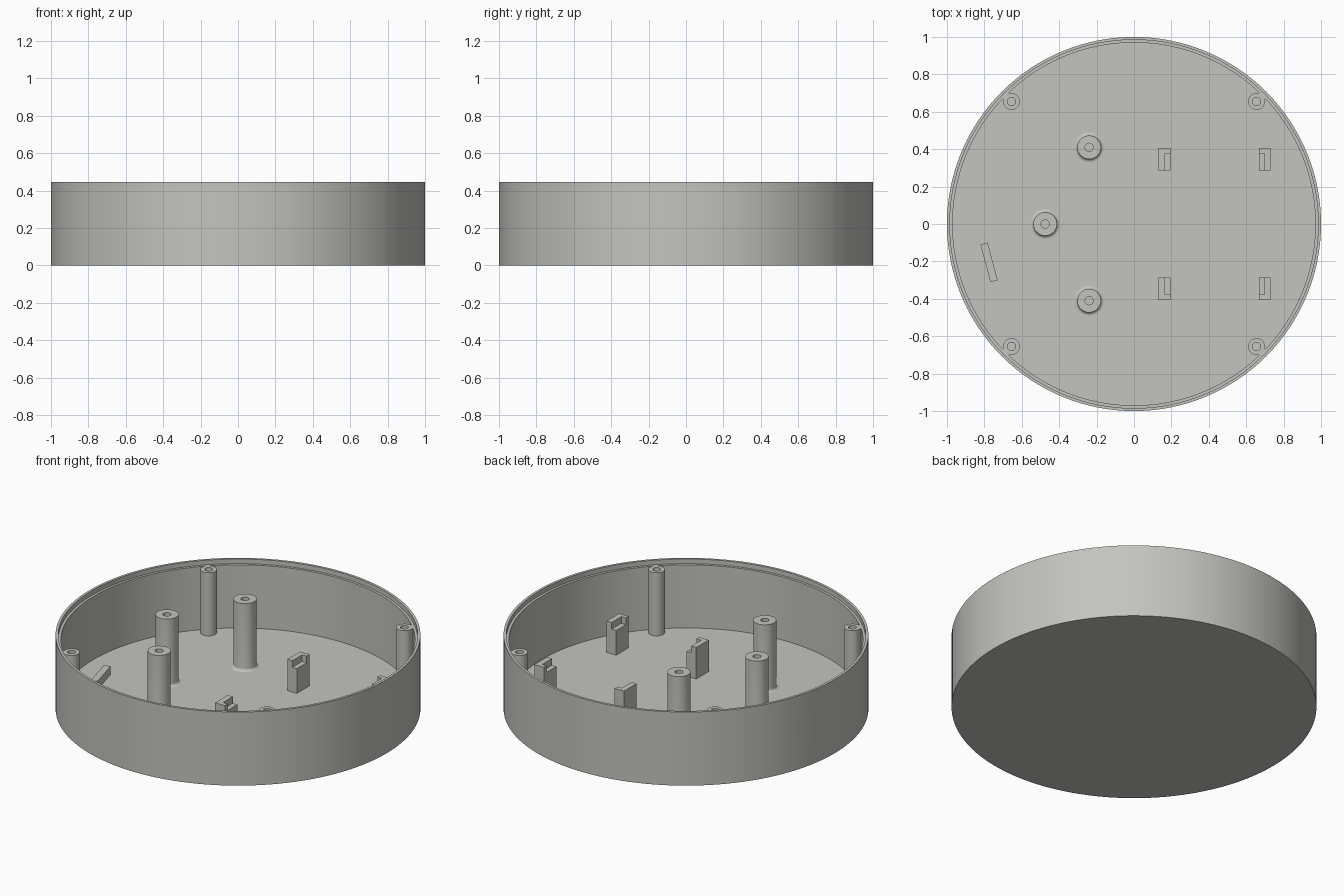
import bpy, bmesh, math
from mathutils import Matrix, Vector

if "Cube" in bpy.data.objects:
    bpy.data.objects.remove(bpy.data.objects["Cube"])

FLOOR = 0.035   # top of the base plate
RIM = 0.445
LEDGE = 0.417

grey = bpy.data.materials.new("warm_grey")
grey.diffuse_color = (0.55, 0.55, 0.52, 1)
grey.use_nodes = True
grey.node_tree.nodes["Principled BSDF"].inputs["Base Color"].default_value = grey.diffuse_color


def finish(name, bm, loc=(0, 0, 0), rot=0):
    bmesh.ops.recalc_face_normals(bm, faces=bm.faces)
    me = bpy.data.meshes.new(name)
    bm.to_mesh(me)
    bm.free()
    me.materials.append(grey)
    ob = bpy.data.objects.new(name, me)
    bpy.context.collection.objects.link(ob)
    ob.location = loc
    ob.rotation_euler.z = rot
    return ob


def smooth(ob):
    bpy.ops.object.select_all(action='DESELECT')
    ob.select_set(True)
    bpy.context.view_layer.objects.active = ob
    bpy.ops.object.shade_smooth_by_angle(angle=math.radians(30))


def lathe(name, profile, steps, loc=(0, 0, 0)):
    """Spin an (r, z) profile that starts and ends on the axis."""
    bm = bmesh.new()
    vs = [bm.verts.new((r, 0, z)) for r, z in profile]
    es = [bm.edges.new(p) for p in zip(vs, vs[1:])]
    bmesh.ops.spin(bm, geom=vs + es, axis=(0, 0, 1), cent=(0, 0, 0),
                   angle=2 * math.pi, steps=steps, use_merge=True)
    bmesh.ops.remove_doubles(bm, verts=bm.verts, dist=1e-5)
    return finish(name, bm, loc)


def prism(name, outline, z0, z1, loc=(0, 0, 0), rot=0):
    """Extrude an (x, y) outline from z0 to z1."""
    bm = bmesh.new()
    face = bm.faces.new([bm.verts.new((x, y, z0)) for x, y in outline])
    top = bmesh.ops.extrude_face_region(bm, geom=[face])["geom"]
    bmesh.ops.translate(bm, vec=(0, 0, z1 - z0),
                        verts=[v for v in top if isinstance(v, bmesh.types.BMVert)])
    return finish(name, bm, loc, rot)


def rect(x0, x1, y0, y1):
    return [(x0, y0), (x1, y0), (x1, y1), (x0, y1)]


# Round case: base plate, wall and stepped rim
case = lathe("case", [(0, 0), (1, 0), (1, RIM), (0.985, RIM), (0.985, LEDGE),
                      (0.97, LEDGE), (0.97, FLOOR), (0, FLOOR)], 128)

# Two round cable holes through the wall
for label, deg, radius in (("small", 195, 0.053), ("large", 165, 0.072)):
    a = math.radians(deg)
    out = Vector((math.cos(a), math.sin(a), 0))
    bm = bmesh.new()
    bmesh.ops.create_cone(bm, cap_ends=True, segments=40, radius1=radius,
                          radius2=radius, depth=0.2)
    bm.transform(Matrix.Translation(out * 0.98 + Vector((0, 0, 0.224)))
                 @ out.to_track_quat('Z', 'Y').to_matrix().to_4x4())
    cutter = finish(label + "_hole_cutter", bm)
    cutter.hide_render = True
    mod = case.modifiers.new(label + "_hole", 'BOOLEAN')
    mod.operation = 'DIFFERENCE'
    mod.solver = 'EXACT'
    mod.object = cutter
    bpy.context.view_layer.objects.active = case
    bpy.ops.object.modifier_apply(modifier=mod.name)
    bpy.data.objects.remove(cutter)
smooth(case)

# Tall mounting posts with a filleted foot and a screw hole
R, F = 0.063, 0.017
foot = [(R + F - F * math.sin(t), FLOOR + F - F * math.cos(t))
        for t in (math.radians(15 * i) for i in range(7))]
for i, (x, y) in enumerate(((-0.24, 0.41), (-0.475, 0), (-0.24, -0.41))):
    smooth(lathe(f"tall_post_{i + 1}",
                 foot + [(R, 0.443), (0.022, 0.443), (0.022, FLOOR + 0.005),
                         (0, FLOOR + 0.005)], 48, (x, y, 0)))

# Lid screw posts, each joined to the wall by a square web
for sx in (-1, 1):
    for sy in (-1, 1):
        loc = (sx * 0.655, sy * 0.655, 0)
        side = ("right" if sx > 0 else "left") + ("_back" if sy > 0 else "_front")
        smooth(lathe("lid_post_" + side,
                     [(0.045, FLOOR - 0.005), (0.045, LEDGE), (0.022, LEDGE),
                      (0.022, FLOOR + 0.005), (0, FLOOR + 0.005)], 40, loc))
        web = [(0.0, 0.024), (0.024, 0.024), (0.024, 0.0), (0.045, 0.0),
               (0.045, 0.038), (0.038, 0.045), (0.0, 0.045)]
        prism("lid_post_web_" + side, [(sx * x, sy * y) for x, y in web],
              FLOOR - 0.005, LEDGE - 0.0005, loc)

# Board brackets: a block with an L-shaped raised corner around a low seat
SEAT, TOP = 0.185, 0.225
for cx, dx in ((0.163, 1), (0.699, -1)):
    for sy in (-1, 1):
        loc = (cx, 0, 0)
        side = ("left" if dx > 0 else "right") + ("_back" if sy > 0 else "_front")
        bm = bmesh.new()
        # lower block and raised L share their outline, split by the seat
        ell = [(-0.032, 0.285), (0.002, 0.285), (0.002, 0.378),
               (0.032, 0.378), (0.032, 0.405), (-0.032, 0.405)]
        seat = [(0.002, 0.285), (0.032, 0.285), (0.032, 0.378), (0.002, 0.378)]
        for outline, z in ((ell, TOP), (seat, SEAT)):
            low = [bm.verts.new((dx * x, sy * y, FLOOR - 0.005)) for x, y in outline]
            high = [bm.verts.new((v.co.x, v.co.y, z)) for v in low]
            bm.faces.new(low)
            bm.faces.new(high)
            for k in range(len(low)):
                n = (k + 1) % len(low)
                bm.faces.new((low[k], low[n], high[n], high[k]))
        finish("board_bracket_" + side, bm, loc)

# Low stop bar in front of the small hole
prism("stop_bar", rect(-0.02, 0.02, -0.104, 0.104), FLOOR - 0.005, 0.085,
      (-0.775, -0.205, 0), math.radians(15))
